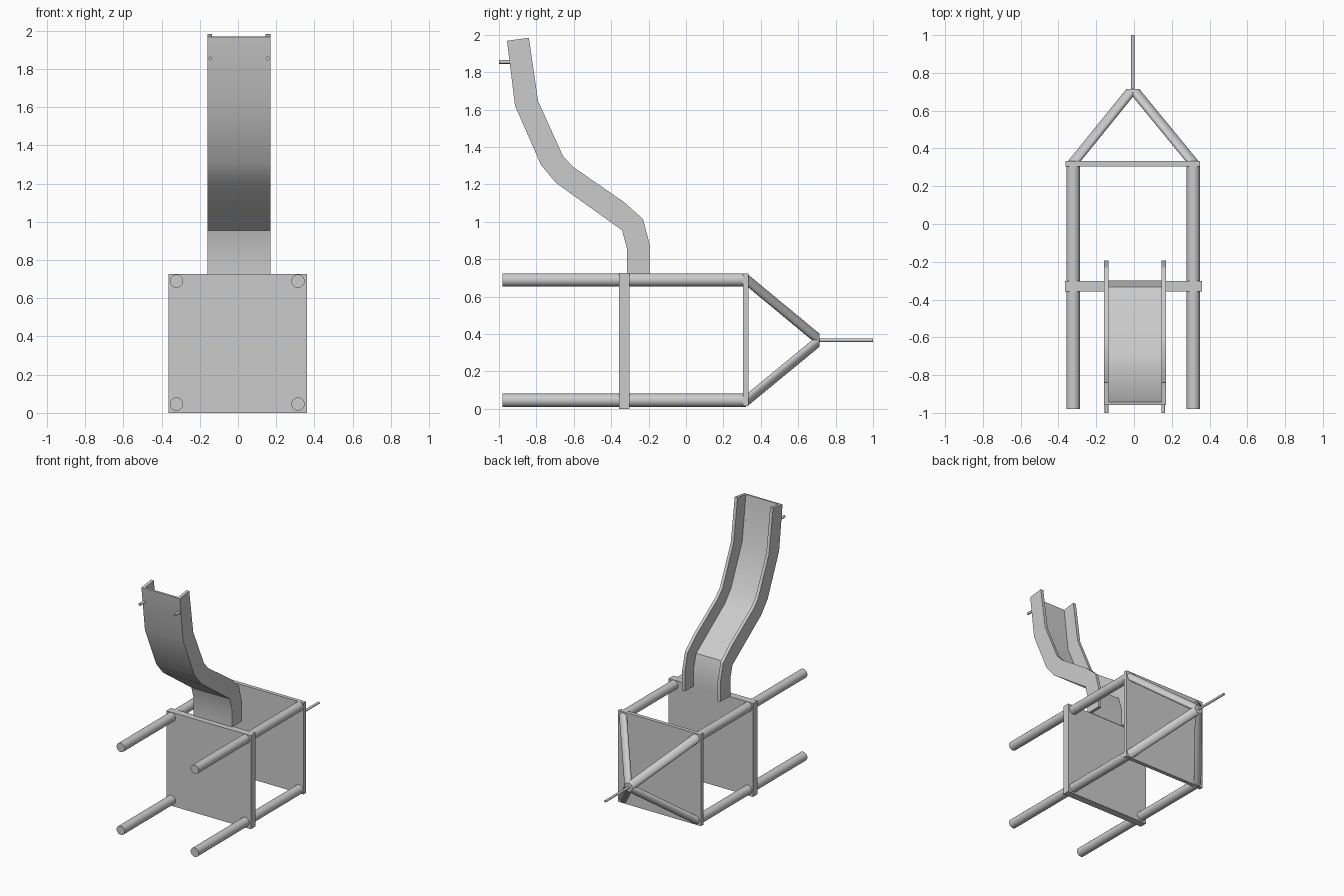
import bpy, bmesh, math
from mathutils import Vector

if "Cube" in bpy.data.objects:
    bpy.data.objects.remove(bpy.data.objects["Cube"])

grey = bpy.data.materials.new("plain grey")
grey.diffuse_color = (0.6, 0.6, 0.6, 1)
grey.use_nodes = True
grey.node_tree.nodes["Principled BSDF"].inputs["Base Color"].default_value = grey.diffuse_color


def loft(name, ring_a, ring_b):
    """Closed solid between two matching outlines."""
    bm = bmesh.new()
    a = [bm.verts.new(p) for p in ring_a]
    b = [bm.verts.new(p) for p in ring_b]
    n = len(a)
    bm.faces.new(a)
    bm.faces.new(b[::-1])
    for i in range(n):
        j = (i + 1) % n
        bm.faces.new((a[i], b[i], b[j], a[j]))
    bmesh.ops.recalc_face_normals(bm, faces=bm.faces[:])
    mesh = bpy.data.meshes.new(name)
    bm.to_mesh(mesh)
    bm.free()
    mesh.materials.append(grey)
    ob = bpy.data.objects.new(name, mesh)
    bpy.context.collection.objects.link(ob)
    bpy.ops.object.select_all(action='DESELECT')
    bpy.context.view_layer.objects.active = ob
    ob.select_set(True)
    bpy.ops.object.shade_smooth_by_angle(angle=math.radians(30))
    return ob


def circle(centre, r, n):
    x, y, z = centre
    return [(x + r * math.cos(2 * math.pi * i / n), y,
             z + r * math.sin(2 * math.pi * i / n)) for i in range(n)]


def bar(name, start, end, r, n=28):
    """Round bar whose ends are both cut square to y."""
    return loft(name, circle(start, r, n), circle(end, r, n))


def slab(name, x, y, z):
    """Box from three ranges."""
    outline = [(x[0], z[0]), (x[1], z[0]), (x[1], z[1]), (x[0], z[1])]
    return loft(name, [(u, y[0], w) for u, w in outline],
                [(u, y[1], w) for u, w in outline])


def side_extrude(name, profile, x0, x1):
    """Side profile in (y, z) given a width along x."""
    return loft(name, [(x0, p[0], p[1]) for p in profile],
                [(x1, p[0], p[1]) for p in profile])


# Two square plates
slab("front_plate", (-0.365, 0.361), (-0.358, -0.302), (0.0, 0.727))
slab("back_plate", (-0.362, 0.35), (0.304, 0.334), (0.015, 0.725))

# Four long rails and four slanted struts meeting at the hitch
apex = (-0.006, 0.715, 0.367)
for side, x in (("left", -0.322), ("right", 0.314)):
    for level, z in (("lower", 0.046), ("upper", 0.69)):
        bar(f"{level}_{side}_rail", (x, -0.98, z), (x, 0.32, z), 0.035)
        bar(f"{level}_{side}_strut", (x, 0.325, z), apex, 0.034)

# Thin tow rod
bar("tow_rod", (-0.006, 0.70, 0.367), (-0.006, 1.0, 0.367), 0.009, 16)

# Curved chute: matched outer and inner edges in (y, z)
outer = [(-0.315, 0.725), (-0.315, 0.855), (-0.342, 0.955), (-0.695, 1.208),
         (-0.775, 1.304), (-0.914, 1.62), (-0.957, 1.968)]
inner = [(-0.193, 0.725), (-0.193, 0.876), (-0.23, 1.015), (-0.332, 1.106),
         (-0.604, 1.294), (-0.658, 1.352), (-0.791, 1.647), (-0.84, 1.984)]
for side, x0, x1 in (("left", -0.160, -0.136), ("right", 0.145, 0.169)):
    side_extrude(f"{side}_chute_wall", outer + inner[::-1], x0, x1)

# Chute floor: thin strip along the outer edge
matched = inner[:2] + [(-0.27, 1.055)] + inner[4:]
floor_top = [Vector(o).lerp(Vector(i), 0.13) for o, i in zip(outer, matched)]
side_extrude("chute_floor", outer + floor_top[::-1], -0.136, 0.145)

# Two small pegs near the chute top
for side, x in (("left", -0.145), ("right", 0.155)):
    bar(f"{side}_peg", (x, -1.0, 1.855), (x, -0.925, 1.855), 0.01, 16)
